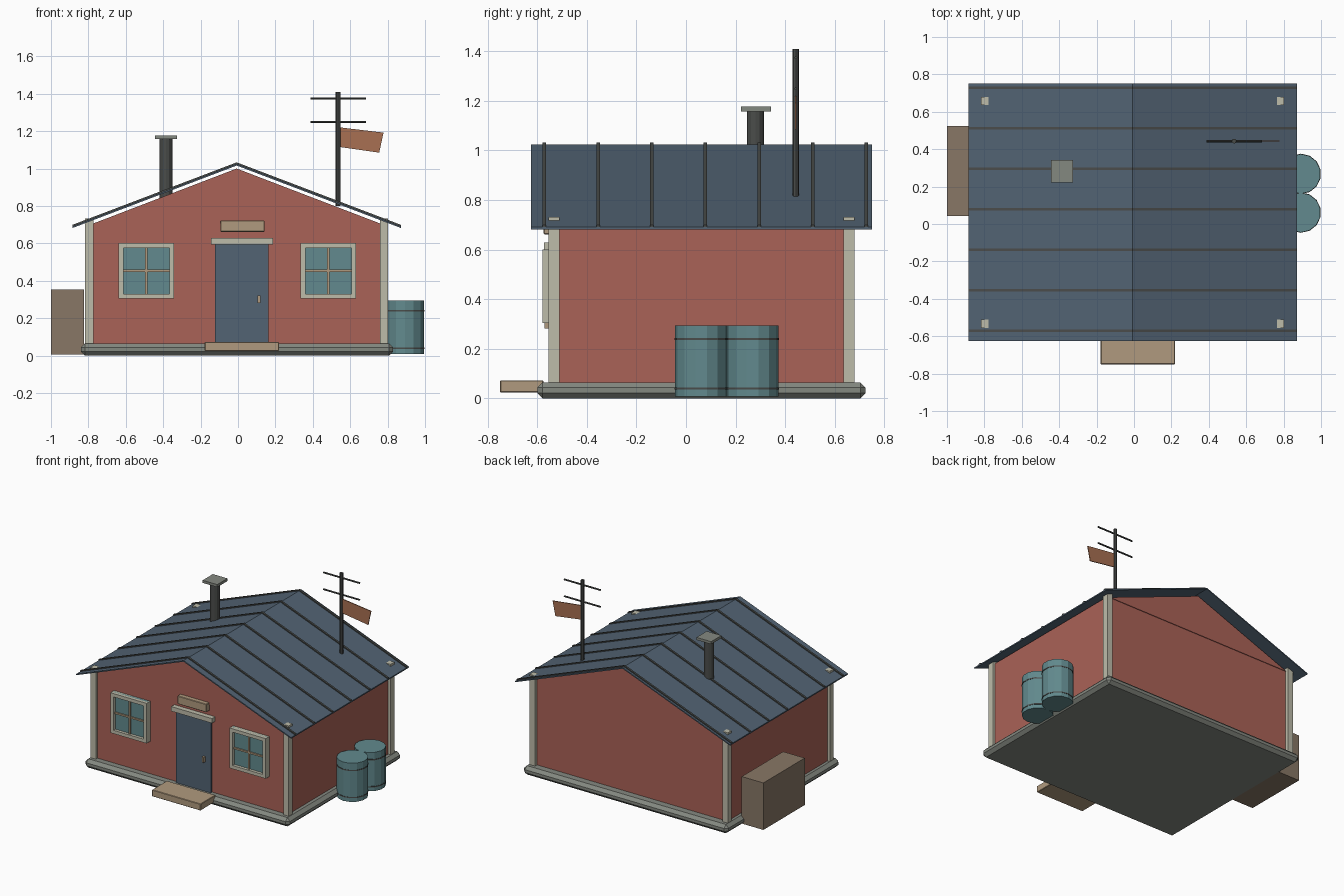
import bpy, bmesh, math
from mathutils import Vector, Matrix

if "Cube" in bpy.data.objects:
    bpy.data.objects.remove(bpy.data.objects["Cube"])


def material(name, r, g, b):
    def lin(c):
        c /= 255
        return c / 12.92 if c <= 0.04045 else ((c + 0.055) / 1.055) ** 2.4
    m = bpy.data.materials.new(name)
    m.diffuse_color = (lin(r), lin(g), lin(b), 1)
    m.use_nodes = True
    m.node_tree.nodes["Principled BSDF"].inputs["Base Color"].default_value = m.diffuse_color
    return m


RED = material("red_wall", 170, 98, 87)
SLATE = material("slate_blue", 82, 99, 115)
CREAM = material("cream_trim", 190, 188, 170)
GREY = material("stone_grey", 132, 136, 128)
TAN = material("tan_wood", 176, 154, 126)
DARK = material("dark_metal", 74, 76, 74)
TEAL = material("teal", 98, 138, 142)
BROWN = material("brown_crate", 136, 119, 102)
RUST = material("rust_flag", 168, 112, 82)


def finish(name, bm, mat, bevel=0):
    bmesh.ops.recalc_face_normals(bm, faces=bm.faces)
    me = bpy.data.meshes.new(name)
    bm.to_mesh(me)
    bm.free()
    me.materials.append(mat)
    ob = bpy.data.objects.new(name, me)
    bpy.context.collection.objects.link(ob)
    if bevel:
        mod = ob.modifiers.new("bevel", 'BEVEL')
        mod.width, mod.segments = bevel, 1
    return ob


def box(name, x0, x1, y0, y1, z0, z1, mat, bevel=0):
    bm = bmesh.new()
    bmesh.ops.create_cube(bm, size=1)
    bmesh.ops.scale(bm, vec=(x1 - x0, y1 - y0, z1 - z0), verts=bm.verts)
    bmesh.ops.translate(bm, vec=((x0 + x1) / 2, (y0 + y1) / 2, (z0 + z1) / 2), verts=bm.verts)
    return finish(name, bm, mat, bevel)


def prism(name, profile, y0, y1, mat):
    """Extrude an xz profile along y."""
    bm = bmesh.new()
    face = bm.faces.new([bm.verts.new((x, y0, z)) for x, z in profile])
    ext = bmesh.ops.extrude_face_region(bm, geom=[face])
    bmesh.ops.translate(bm, vec=(0, y1 - y0, 0),
                        verts=[v for v in ext["geom"] if isinstance(v, bmesh.types.BMVert)])
    return finish(name, bm, mat)


def rod(name, a, b, r, sides, mat):
    a, b = Vector(a), Vector(b)
    d = b - a
    bm = bmesh.new()
    bmesh.ops.create_cone(bm, cap_ends=True, segments=sides, radius1=r, radius2=r, depth=d.length)
    rot = Vector((0, 0, 1)).rotation_difference(d).to_matrix().to_4x4()
    bmesh.ops.transform(bm, matrix=Matrix.Translation((a + b) / 2) @ rot, verts=bm.verts)
    return finish(name, bm, mat)


CX = -0.007  # ridge line

# Foundation, walls and gable
box("foundation", -0.84, 0.83, -0.6, 0.725, 0, 0.065, GREY, 0.022)
box("walls", -0.797, 0.783, -0.535, 0.655, 0.05, 0.705, RED)
prism("gable", [(-0.777, 0.705), (0.763, 0.705), (CX, 1.0)], -0.54, 0.66, RED)

# Corner posts, whose tops come through the roof
for x in (-0.795, 0.781):
    for y in (-0.533, 0.657):
        box("corner_post", x - 0.022, x + 0.022, y - 0.022, y + 0.022, 0.06, 0.732, CREAM)

# Roof sheet and its standing seams
def roof_band(lo, hi, over=0):
    return [(-0.885 - over, 0.69 + lo), (CX, 1.024 + lo), (0.871 + over, 0.69 + lo),
            (0.871 + over, 0.69 + hi), (CX, 1.024 + hi), (-0.885 - over, 0.69 + hi)]


prism("roof", roof_band(-0.008, 0.001), -0.625, 0.75, SLATE)
for i in range(7):
    y = -0.571 + i * 0.2165
    prism("roof_seam", roof_band(-0.002, 0.009), y - 0.007, y + 0.007, DARK)

# Chimney
rod("chimney_pipe", (-0.385, 0.28, 0.84), (-0.385, 0.28, 1.16), 0.034, 12, DARK)
box("chimney_cap", -0.445, -0.325, 0.222, 0.342, 1.158, 1.177, GREY)

# Antenna mast with crossbars and flag
rod("mast", (0.535, 0.443, 0.8), (0.535, 0.443, 1.41), 0.013, 8, DARK)
for z in (1.25, 1.374):
    rod("crossbar", (0.388, 0.443, z), (0.685, 0.443, z), 0.006, 6, DARK)
prism("flag", [(0.545, 1.22), (0.778, 1.192), (0.755, 1.085), (0.545, 1.115)], 0.44, 0.446, RUST)

# Door, lintel, handle, sign and step
box("door", -0.122, 0.164, -0.552, -0.53, 0.06, 0.6, SLATE)
box("lintel", -0.145, 0.188, -0.572, -0.53, 0.594, 0.628, CREAM)
box("door_handle", 0.104, 0.119, -0.57, -0.55, 0.282, 0.322, TAN)
box("sign", -0.093, 0.142, -0.574, -0.53, 0.662, 0.722, TAN, 0.003)
box("front_step", -0.178, 0.219, -0.75, -0.575, 0.024, 0.073, TAN, 0.003)

# Windows: glass, four frame bars and a cross of glazing bars
for cx in (-0.49, 0.483):
    w, zc, t = 0.148, 0.453, 0.025
    box("window_glass", cx - w + 0.01, cx + w - 0.01, -0.556, -0.53, zc - w, zc + w, TEAL)
    for s in (-1, 1):
        a, b = sorted((s * w, s * (w - t)))
        box("window_frame_side", cx + a, cx + b, -0.578, -0.53, zc - w, zc + w, CREAM)
        box("window_frame_rail", cx - w + t, cx + w - t, -0.578, -0.53, zc + a, zc + b, CREAM)
    box("glazing_bar_upright", cx - 0.006, cx + 0.006, -0.567, -0.55, zc - w + t, zc + w - t, TAN)
    box("glazing_bar_cross", cx - w + t, cx + w - t, -0.566, -0.55, zc - 0.006, zc + 0.006, TAN)

# Crate on the left wall
box("crate", -1.0, -0.823, 0.042, 0.525, 0.005, 0.352, BROWN)

# Barrels with hoops on the right wall
for y in (0.061, 0.268):
    rod("barrel", (0.892, y, 0.008), (0.892, y, 0.294), 0.106, 14, TEAL)
    for z in (0.04, 0.24):
        rod("barrel_hoop", (0.892, y, z - 0.004), (0.892, y, z + 0.004), 0.108, 14, DARK)
